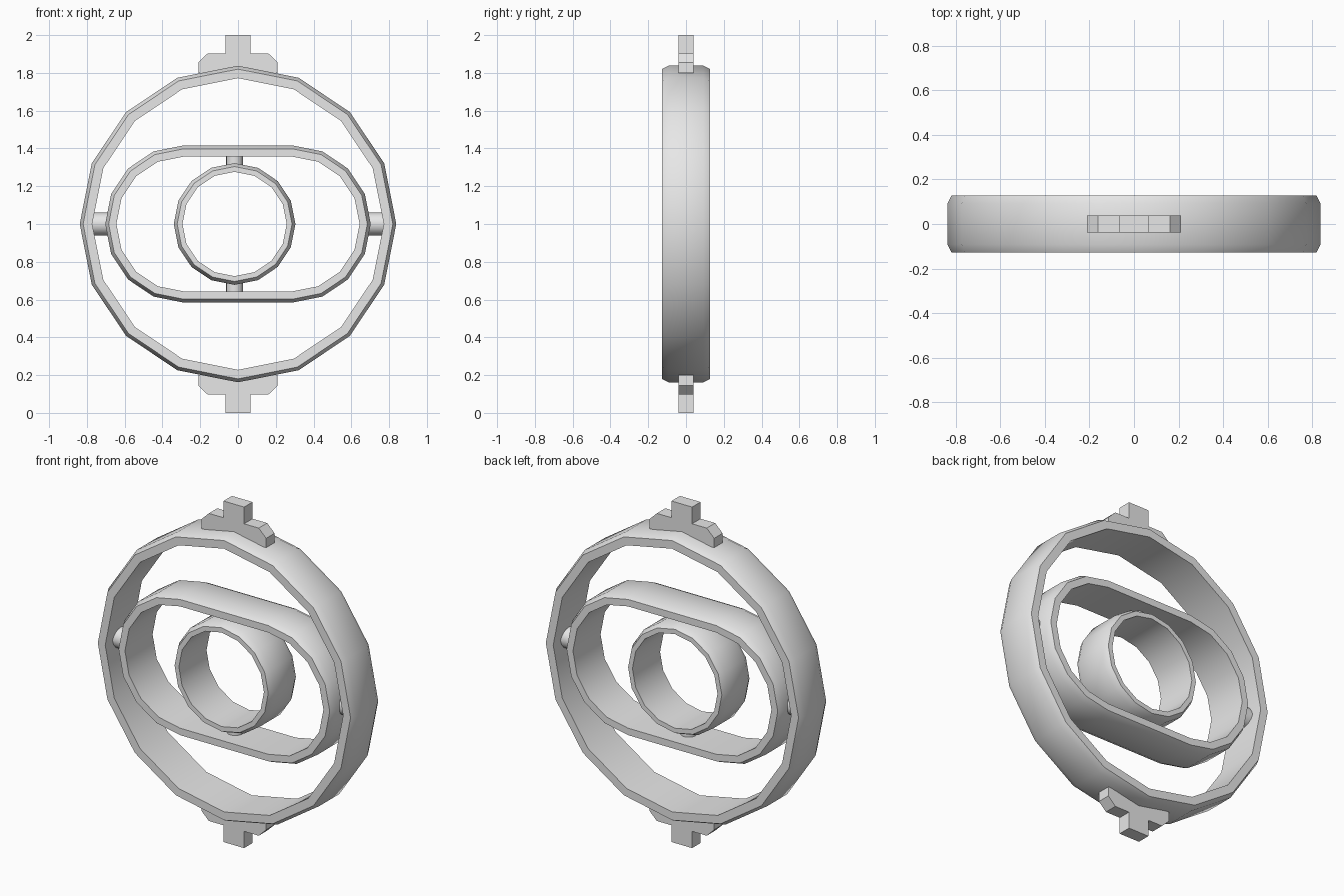
import bpy
import bmesh
import math
from mathutils import Vector

cube = bpy.data.objects.get("Cube")
if cube:
    bpy.data.objects.remove(cube, do_unlink=True)

SIDES = 16
HALF_DEPTH = 0.128
BAND = 0.092        # half width of the flat outer band
BEVEL = 0.018       # radial drop of the outer bevel

metal = bpy.data.materials.new("plain grey")
metal.use_nodes = True
GREY = (0.8, 0.8, 0.8, 1)
metal.diffuse_color = GREY
metal.node_tree.nodes["Principled BSDF"].inputs["Base Color"].default_value = GREY


def finish(name, bm, smooth=True):
    """Turn a bmesh into a named, shaded object."""
    bmesh.ops.recalc_face_normals(bm, faces=bm.faces)
    mesh = bpy.data.meshes.new(name)
    bm.to_mesh(mesh)
    bm.free()
    mesh.materials.append(metal)
    obj = bpy.data.objects.new(name, mesh)
    bpy.context.collection.objects.link(obj)
    if smooth:
        bpy.ops.object.select_all(action="DESELECT")
        obj.select_set(True)
        bpy.context.view_layer.objects.active = obj
        bpy.ops.object.shade_smooth_by_angle(angle=math.radians(30))
    return obj


def ring(name, outer, inner, stretch=0, offset=0):
    """Bevelled hoop facing y; stretch pulls its halves apart along x."""
    section = [(outer - BEVEL, -HALF_DEPTH), (outer, -BAND), (outer, BAND),
               (outer - BEVEL, HALF_DEPTH), (inner, HALF_DEPTH), (inner, -HALF_DEPTH)]
    half = SIDES // 2
    stations = [(i, 1) for i in range(half + 1)] + [(i, -1) for i in range(half, SIDES + 1)]
    if not stretch:
        stations = [(i, 1) for i in range(SIDES)]
    bm = bmesh.new()
    loops = []
    for i, side in stations:
        # angle 0 points down, then runs round through +x
        a = math.tau * i / SIDES - math.pi / 2
        loops.append([bm.verts.new((offset + side * stretch + r * math.cos(a), y,
                                    1 + r * math.sin(a))) for r, y in section])
    n = len(section)
    for k, loop in enumerate(loops):
        after = loops[(k + 1) % len(loops)]
        for j in range(n):
            bm.faces.new((loop[j], after[j], after[(j + 1) % n], loop[(j + 1) % n]))
    return finish(name, bm)


def pivot(name, start, end, radius):
    """Round pin between two points."""
    start, end = Vector(start), Vector(end)
    axis = end - start
    bm = bmesh.new()
    bmesh.ops.create_cone(bm, cap_ends=True, segments=SIDES, radius1=radius,
                          radius2=radius, depth=axis.length)
    bmesh.ops.rotate(bm, verts=bm.verts, matrix=axis.to_track_quat("Z", "Y").to_matrix())
    bmesh.ops.translate(bm, verts=bm.verts, vec=(start + end) / 2)
    return finish(name, bm)


def mount(name, side):
    """Stepped lug with clipped shoulders, above (1) or below (-1) the hoop."""
    half = [(0.21, 0.8), (0.21, 0.855), (0.162, 0.902), (0.067, 0.902), (0.067, 1)]
    outline = half + [(-x, z) for x, z in reversed(half)]
    bm = bmesh.new()
    face = bm.faces.new([bm.verts.new((x, -0.039, 1 + side * z)) for x, z in outline])
    grown = bmesh.ops.extrude_face_region(bm, geom=[face])
    moved = [v for v in grown["geom"] if isinstance(v, bmesh.types.BMVert)]
    bmesh.ops.translate(bm, verts=moved, vec=(0, 0.078, 0))
    return finish(name, bm, smooth=False)


# Three nested hoops
ring("outer_ring", 0.838, 0.772)
ring("middle_ring", 0.416, 0.357, stretch=0.287)
ring("inner_ring", 0.322, 0.276, offset=-0.018)

# Pins and lugs, one on each side
for side, across, upright in ((1, "left", "top"), (-1, "right", "bottom")):
    pivot(across + "_pivot", (side * 0.68, 0, 1), (side * 0.8, 0, 1), 0.061)
    pivot(upright + "_pivot", (-0.018, 0, 1 + side * 0.3), (-0.018, 0, 1 + side * 0.38), 0.045)
    mount(upright + "_mount", side)
